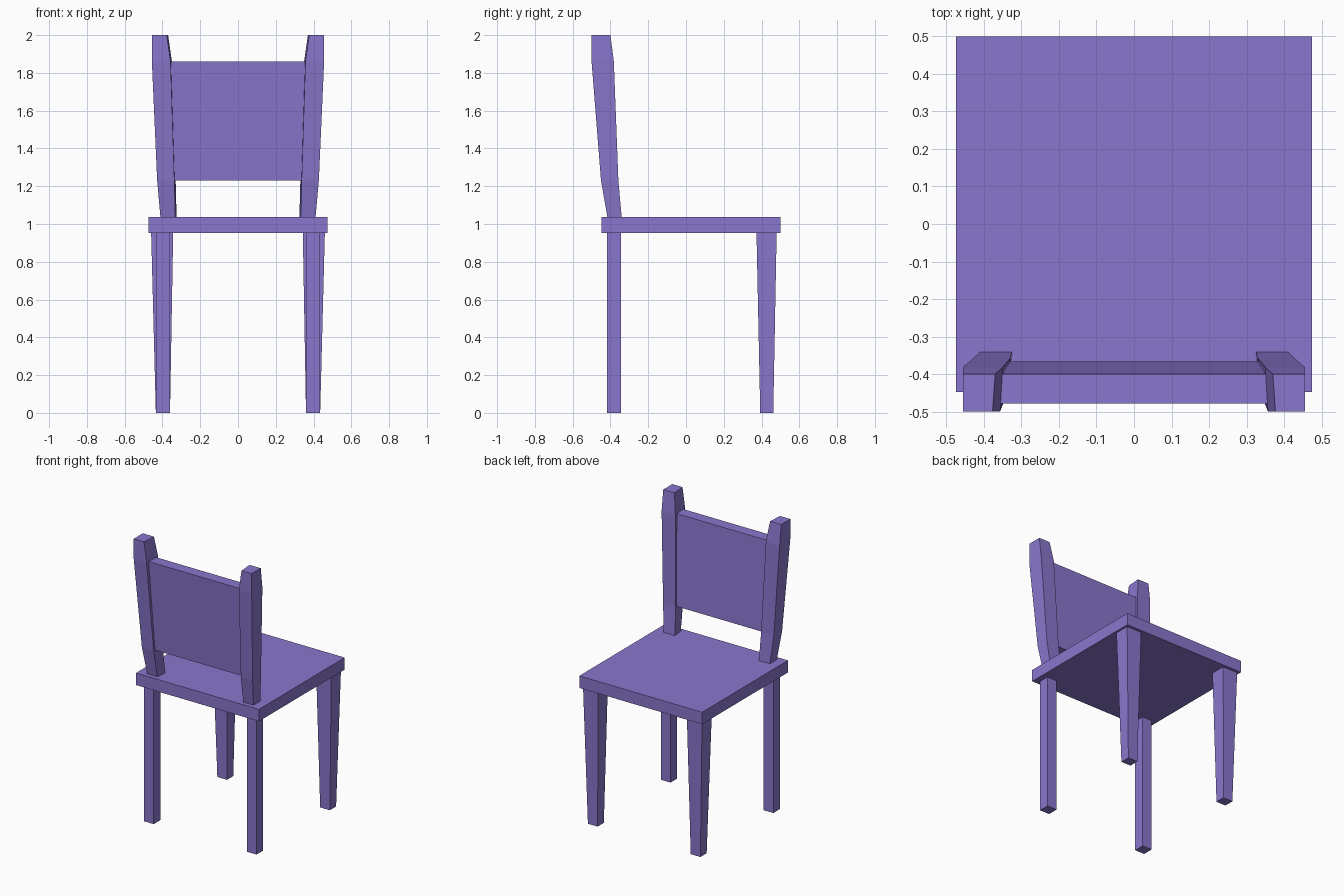
import bpy, bmesh

cube = bpy.data.objects.get("Cube")
if cube:
    bpy.data.objects.remove(cube, do_unlink=True)

purple = bpy.data.materials.new("soft purple")
purple.use_nodes = True
COLOUR = (0.254, 0.181, 0.61, 1)
purple.diffuse_color = COLOUR
purple.node_tree.nodes["Principled BSDF"].inputs["Base Color"].default_value = COLOUR


def loft(name, sections, side=1, pinch=0):
    """Skin a bar through rectangles (z, x0, x1, y0, y1); pinch narrows the -y inner edge."""
    bm = bmesh.new()
    rings = []
    for z, x0, x1, y0, y1 in sections:
        corners = ((x0 + pinch, y0), (x1, y0), (x1, y1), (x0, y1))
        rings.append([bm.verts.new((side * x, y, z)) for x, y in corners])
    bm.faces.new(rings[0])
    bm.faces.new(rings[-1])
    for low, high in zip(rings, rings[1:]):
        for i in range(4):
            j = (i + 1) % 4
            bm.faces.new((low[i], low[j], high[j], high[i]))
    bmesh.ops.recalc_face_normals(bm, faces=bm.faces)
    mesh = bpy.data.meshes.new(name)
    bm.to_mesh(mesh)
    bm.free()
    mesh.materials.append(purple)
    obj = bpy.data.objects.new(name, mesh)
    bpy.context.collection.objects.link(obj)
    return obj


# Seat slab
loft("seat", [(0.953, -0.475, 0.475, -0.448, 0.5),
              (1.037, -0.475, 0.475, -0.448, 0.5)])

# Legs and backrest posts, mirrored left and right
for side, label in ((1, "left"), (-1, "right")):
    loft(f"{label}_straight_leg", [(0, 0.36, 0.435, -0.417, -0.343),
                                   (0.96, 0.36, 0.435, -0.417, -0.343)], side)
    loft(f"{label}_tapered_leg", [(0, 0.36, 0.435, 0.393, 0.462),
                                  (0.96, 0.343, 0.46, 0.373, 0.48)], side)
    loft(f"{label}_back_post", [(1.03, 0.325, 0.41, -0.415, -0.34),
                                (1.23, 0.33, 0.428, -0.45, -0.358),
                                (1.86, 0.35, 0.456, -0.5, -0.382),
                                (2, 0.37, 0.456, -0.5, -0.4)], side, 0.007)

# Leaning backrest panel, its ends tucked into the posts
loft("backrest_panel", [(1.23, -0.35, 0.35, -0.437, -0.367),
                        (1.86, -0.37, 0.37, -0.479, -0.4)])
